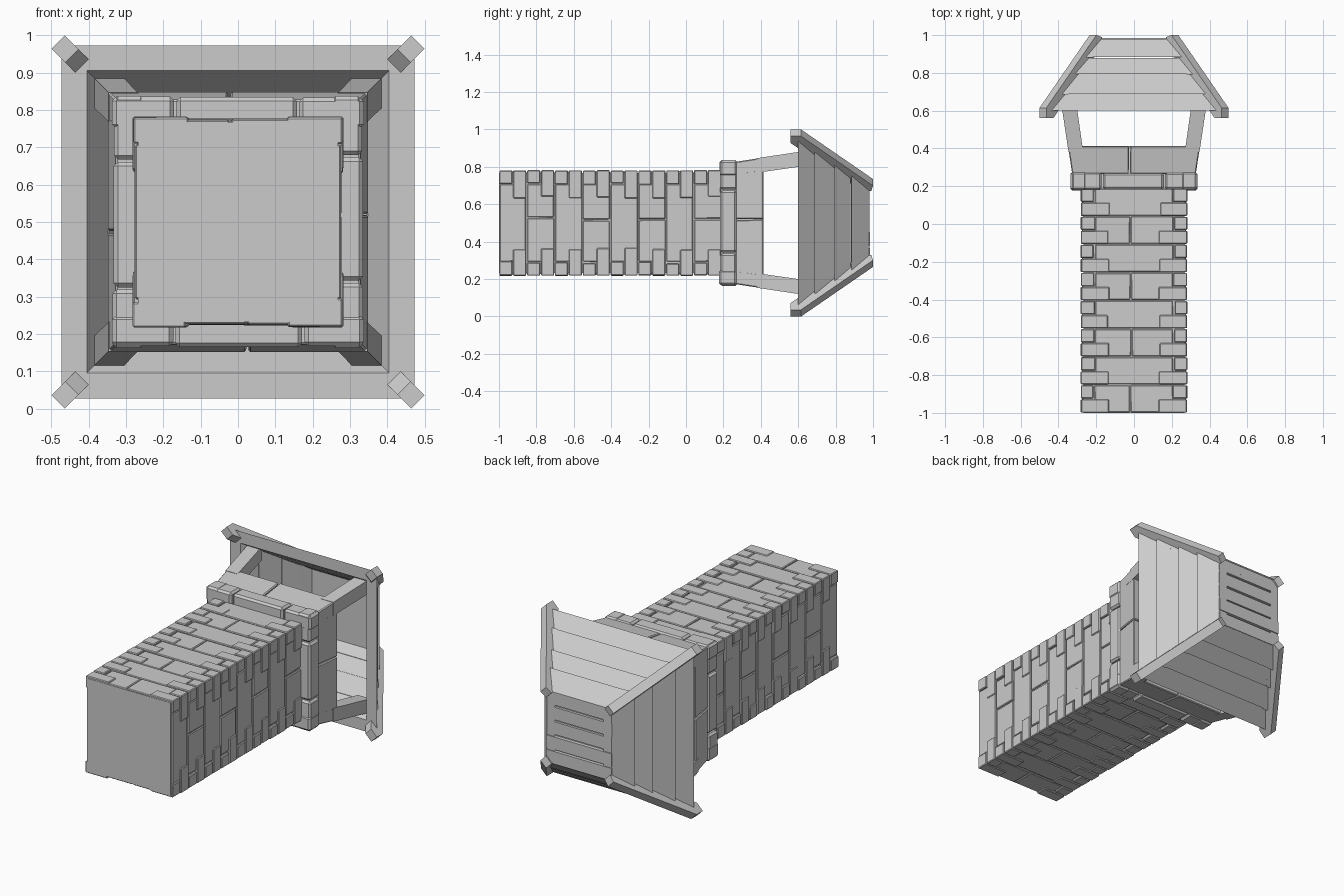
import bpy, bmesh, math, random
from mathutils import Vector

if "Cube" in bpy.data.objects:
    bpy.data.objects.remove(bpy.data.objects["Cube"])

random.seed(4)
CZ = 0.5                       # height of the tower's long axis (runs along y)


def place(k, u, y, d):
    """Point on side k: u along the side, d outward from the axis."""
    c, s = round(math.cos(k * math.pi / 2)), round(math.sin(k * math.pi / 2))
    return Vector((u * c + d * s, y, CZ - u * s + d * c))


def block(bm, k, y0, y1, low, high=None):
    """Six-sided block; low/high are (u0, u1, d0, d1) at each end."""
    high = high or low
    rings = []
    for y, (u0, u1, d0, d1) in ((y0, low), (y1, high)):
        rings.append([bm.verts.new(place(k, u, y, d))
                      for u, d in ((u0, d0), (u1, d0), (u1, d1), (u0, d1))])
    a, b = rings
    bm.faces.new(a)
    bm.faces.new(b[::-1])
    for i in range(4):
        j = (i + 1) % 4
        bm.faces.new((a[i], b[i], b[j], a[j]))


def finish(bm, name, bevel=0.0):
    bmesh.ops.recalc_face_normals(bm, faces=bm.faces)
    me = bpy.data.meshes.new(name)
    bm.to_mesh(me)
    bm.free()
    ob = bpy.data.objects.new(name, me)
    bpy.context.collection.objects.link(ob)
    if bevel:
        m = ob.modifiers.new("worn_edges", 'BEVEL')
        m.width, m.segments = bevel, 1
    return ob


def jit(a=0.003):
    return random.uniform(-a, a)


# Shaft core
bm = bmesh.new()
block(bm, 0, -1, 0.27, (-0.268, 0.268, -0.268, 0.268))
finish(bm, "shaft_core")

# Corner stones, alternating long and short
bm = bmesh.new()
step = 1.19 / 16
for i in range(16):
    y = -1 + i * step
    for k in range(4):
        a, b = (0.145, 0.07) if (i + k) % 2 == 0 else (0.07, 0.145)
        t = 0.281 + jit(0.0015)
        block(bm, k, y + 0.002, y + step - 0.003,
              (t - a + jit(0.006), t, t - b + jit(0.006), t))
finish(bm, "corner_stones", 0.004)

# Large face stones, alternating whole and split courses
bm = bmesh.new()
for i in range(8):
    y = -1 + i * step * 2
    for k in range(4):
        cut = -0.02 + jit(0.012)
        spans = [(-0.207, 0.207)] if (i + k) % 2 else [(-0.207, cut - 0.003), (cut + 0.003, 0.207)]
        for u0, u1 in spans:
            t = 0.275
            block(bm, k, y + 0.003, y + 2 * step - 0.003 + jit(0.002),
                  (u0, u1, 0.25, t + jit(0.002)), (u0 + jit(), u1 + jit(), 0.25, t + jit(0.002)))
finish(bm, "face_stones", 0.004)

# Collar of stones
bm = bmesh.new()
for k in range(4):
    cuts = [-0.337, -0.17 + jit(0.01), 0.17 + jit(0.01), 0.337]
    for j in range(3):
        g0, g1 = (0.003 if j else 0), (0.003 if j < 2 else 0)
        block(bm, k, 0.18 + jit(), 0.272 + jit(),
              (cuts[j] + g0, cuts[j + 1] - g1, 0.25, 0.334 + jit()))
finish(bm, "collar_stones", 0.011)


# Flared parapet, two stones per side
def flare(y):
    return 0.33 + 0.15 * (y - 0.27)


bm = bmesh.new()
y0, y1 = 0.265, 0.413
for k in range(4):
    e0, e1 = flare(y0) - 0.002, flare(y1) - 0.002
    c = -0.02 + jit(0.01)
    for s in (0, 1):
        lo = (c + 0.003, e0, 0.255, e0) if s else (-e0, c - 0.003, 0.255, e0)
        hi = (c + 0.003 + jit(), e1, 0.275, e1) if s else (-e1, c - 0.003 + jit(), 0.275, e1)
        block(bm, k, y0, y1 + jit(0.002), lo, hi)
finish(bm, "parapet_stones", 0.005)

# Leaning corner posts
bm = bmesh.new()
for k in range(4):
    o0, o1 = flare(0.38), flare(0.66)
    block(bm, k, 0.38, 0.66, (o0 - 0.078, o0, o0 - 0.078, o0), (o1 - 0.08, o1, o1 - 0.08, o1))
finish(bm, "corner_posts")


# Hollow roof of lapped planks
def roof(y):
    return 0.46 - 0.655 * (y - 0.6)


bm = bmesh.new()
edges = [0.6, 0.69, 0.795, 0.88, 0.98]
for k in range(4):
    for a, b in zip(edges, edges[1:]):
        oa, ob = roof(a) + 0.013, roof(b) - 0.003
        block(bm, k, a + (jit(0.004) if a > 0.6 else 0), b,
              (-oa, oa, roof(a) - 0.055, oa), (-ob, ob, roof(b) - 0.055, ob))
finish(bm, "roof_planks")

# Flat roof cap planks
bm = bmesh.new()
n = 5
for i in range(n):
    d0, d1 = -0.213 + 0.426 * i / n, -0.213 + 0.426 * (i + 1) / n
    t = 0.982 + jit(0.004)
    block(bm, 0, 0.945, t, (-0.21, 0.21, d0 + 0.002, d1 - 0.002),
          (-0.21, 0.21, d0 + 0.006, d1 - 0.006))
block(bm, 0, 0.94, 0.968, (-0.21, 0.21, -0.21, 0.21))
finish(bm, "roof_cap")

# Hip beams along the four roof corners
bm = bmesh.new()
profile = [(0.445, 0.56), (0.482, 0.56), (0.482, 0.615), (0.217, 1.0), (0.188, 0.99), (0.188, 0.94)]
w = 0.018
for k in range(4):
    a = [bm.verts.new(place(k, d - w, y, d + w)) for d, y in profile]
    b = [bm.verts.new(place(k, d + w, y, d - w)) for d, y in profile]
    bm.faces.new(a)
    bm.faces.new(b[::-1])
    for i in range(len(a)):
        j = (i + 1) % len(a)
        bm.faces.new((a[i], b[i], b[j], a[j]))
finish(bm, "hip_beams")
